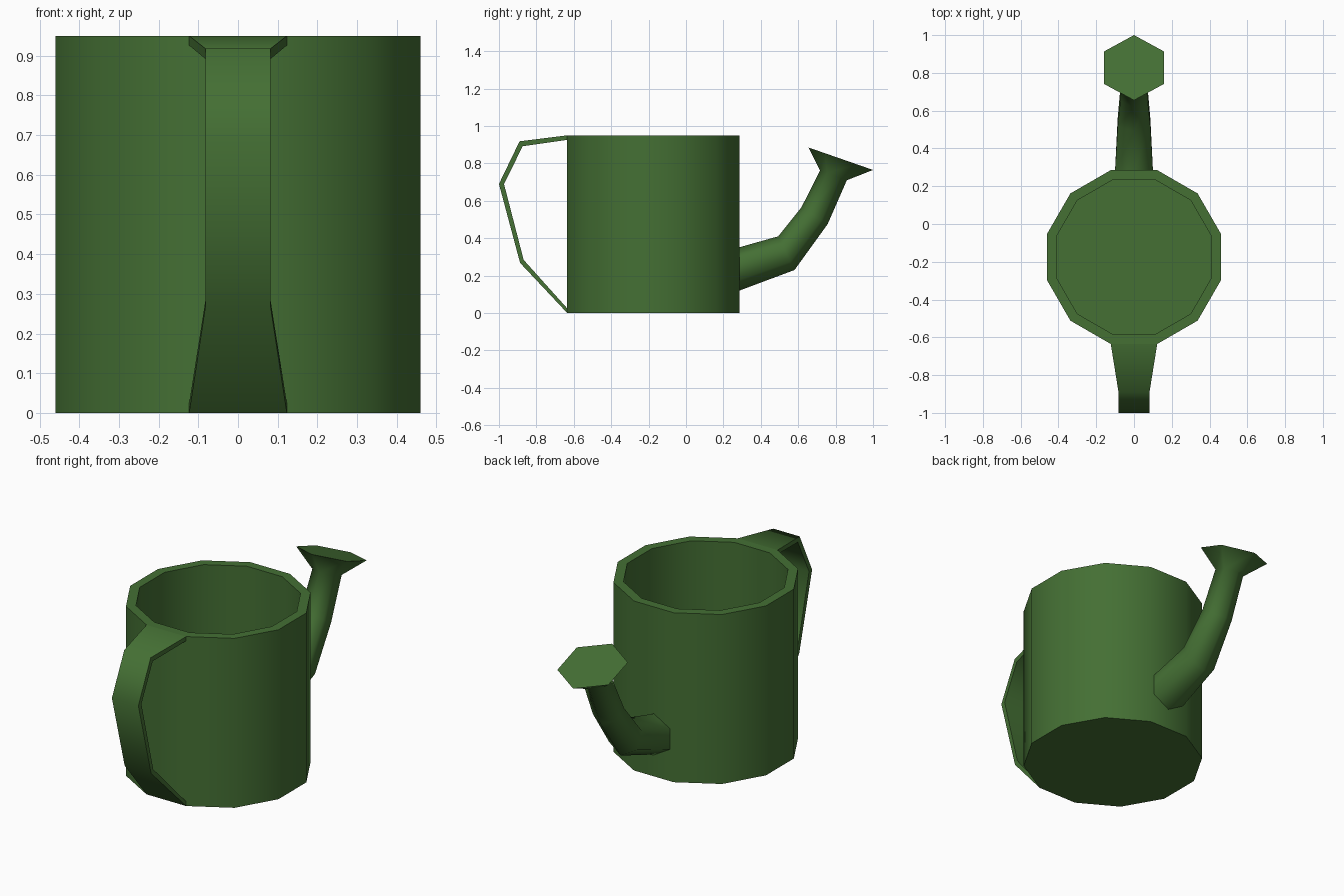
import bpy, math
from mathutils import Vector

if "Cube" in bpy.data.objects:
    bpy.data.objects.remove(bpy.data.objects["Cube"])

green = bpy.data.materials.new("garden green")
green.diffuse_color = (0.058, 0.16, 0.034, 1)
green.use_nodes = True
green.node_tree.nodes["Principled BSDF"].inputs["Base Color"].default_value = green.diffuse_color


def loft(name, rings, cap_start=True, cap_end=True):
    """Skin a list of equal-sized vertex rings into one mesh object."""
    n = len(rings[0])
    verts = [v for ring in rings for v in ring]
    faces = [(r * n + i, r * n + (i + 1) % n, (r + 1) * n + (i + 1) % n, (r + 1) * n + i)
             for r in range(len(rings) - 1) for i in range(n)]
    if cap_start:
        faces.append(tuple(reversed(range(n))))
    if cap_end:
        faces.append(tuple(range(len(verts) - n, len(verts))))
    mesh = bpy.data.meshes.new(name)
    mesh.from_pydata(verts, [], faces)
    mesh.materials.append(green)
    obj = bpy.data.objects.new(name, mesh)
    bpy.context.collection.objects.link(obj)
    # consistent outward normals, smooth across gentle edges
    bpy.ops.object.select_all(action='DESELECT')
    obj.select_set(True)
    bpy.context.view_layer.objects.active = obj
    bpy.ops.object.mode_set(mode='EDIT')
    bpy.ops.mesh.select_all(action='SELECT')
    bpy.ops.mesh.normals_make_consistent(inside=False)
    bpy.ops.object.mode_set(mode='OBJECT')
    bpy.ops.object.shade_smooth_by_angle(angle=math.radians(65))
    return obj


# Hollow twelve-sided can
def can_ring(apothem, z, cy=-0.175):
    r = apothem / math.cos(math.pi / 12)
    return [Vector((r * math.cos(a), cy + r * math.sin(a), z))
            for a in (math.radians(15 + 30 * k) for k in range(12))]


loft("can_body", [can_ring(0.46, 0), can_ring(0.46, 0.95),
                  can_ring(0.41, 0.95), can_ring(0.41, 0.04)])


# Six-sided spout flaring into the sprinkler head: (upper, lower) profile points in y, z
def spout_ring(top, bottom):
    top, bottom = Vector((0, *top)), Vector((0, *bottom))
    mid, half = (top + bottom) / 2, (top - bottom) / 2
    return [mid + half * math.cos(a) + Vector((half.length * math.sin(a), 0, 0))
            for a in (math.radians(60 * k) for k in range(6))]


spout_profile = [((0.28, 0.35), (0.28, 0.118)),
                 ((0.493, 0.41), (0.58, 0.23)),
                 ((0.617, 0.565), (0.757, 0.475)),
                 ((0.717, 0.762), (0.86, 0.71)),
                 ((0.655, 0.885), (1.0, 0.765))]
loft("spout", [spout_ring(t, b) for t, b in spout_profile])

# Strap handle: outer point, inner point (y, z) and half width
handle_profile = [((-0.635, 0.95), (-0.635, 0.926), 0.123),
                  ((-0.89, 0.918), (-0.873, 0.892), 0.082),
                  ((-1.0, 0.69), (-0.973, 0.69), 0.082),
                  ((-0.887, 0.268), (-0.868, 0.284), 0.082),
                  ((-0.635, 0.0), (-0.635, 0.025), 0.123)]
loft("handle", [[Vector((-w, *o)), Vector((w, *o)), Vector((w, *i)), Vector((-w, *i))]
                for o, i, w in handle_profile])
